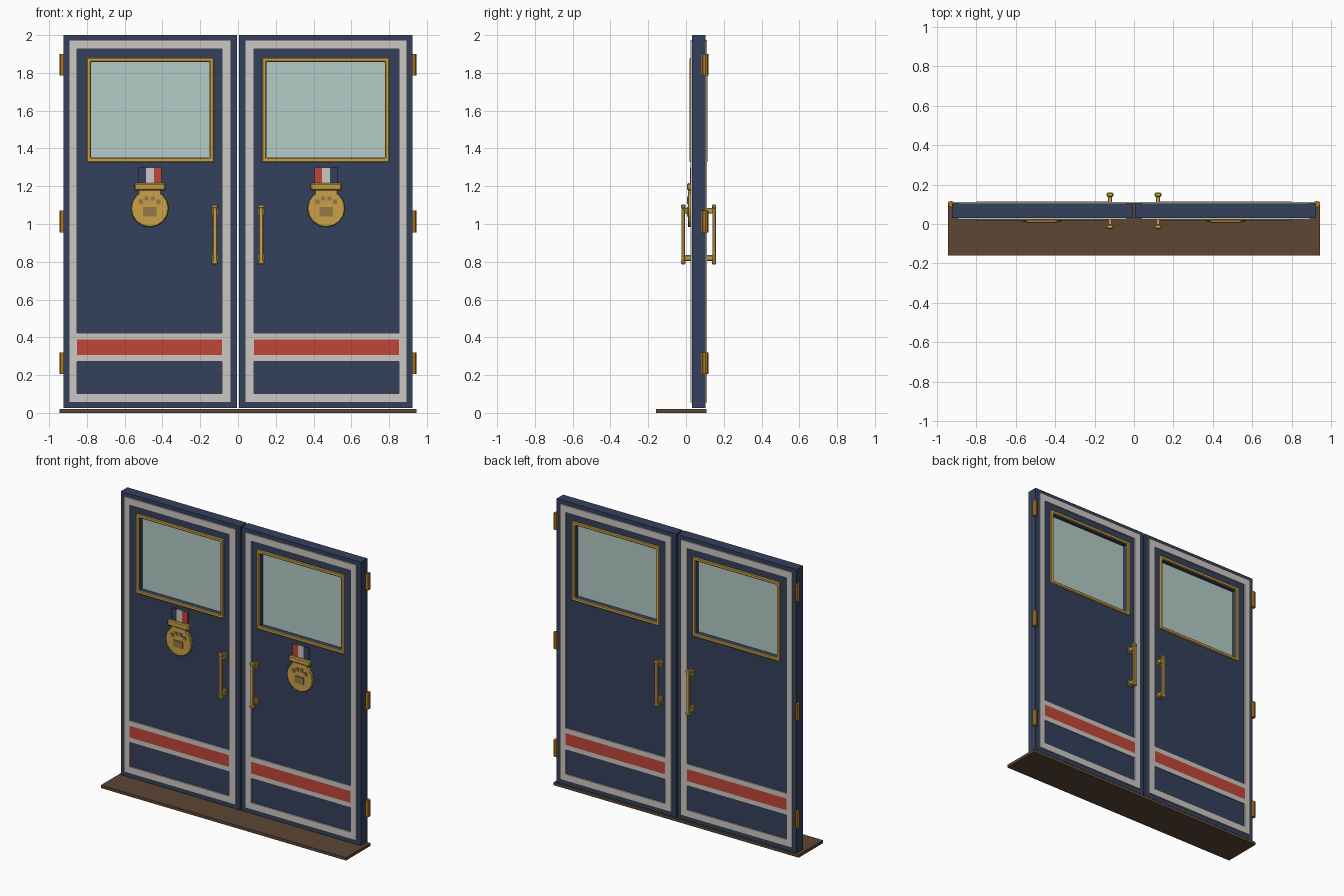
import bpy, bmesh, math
from mathutils import Matrix

if "Cube" in bpy.data.objects:
    bpy.data.objects.remove(bpy.data.objects["Cube"])


def material(name, r, g, b):
    lin = [((c / 255 + 0.055) / 1.055) ** 2.4 for c in (r, g, b)]
    m = bpy.data.materials.new(name)
    m.diffuse_color = (*lin, 1)
    m.use_nodes = True
    m.node_tree.nodes["Principled BSDF"].inputs["Base Color"].default_value = m.diffuse_color
    return m


NAVY = material("navy", 52, 64, 92)
WHITE = material("off white", 204, 199, 195)
RED = material("red", 192, 70, 56)
GOLD = material("gold", 202, 162, 72)
BRASS = material("dark brass", 176, 122, 30)
GLASS = material("pale green glass", 180, 204, 198)
BRONZE = material("bronze", 150, 120, 72)
BROWN = material("brown", 92, 70, 52)

MID = 0.067                 # middle plane of the door leaves
FRONT, BACK = 0.031, 0.103  # door faces


def finish(name, bm, mat, bevel=0):
    bmesh.ops.recalc_face_normals(bm, faces=bm.faces)
    me = bpy.data.meshes.new(name)
    bm.to_mesh(me)
    bm.free()
    me.materials.append(mat)
    ob = bpy.data.objects.new(name, me)
    bpy.context.collection.objects.link(ob)
    if bevel:
        mod = ob.modifiers.new("bevel", 'BEVEL')
        mod.width = bevel
        mod.segments = 1
    return ob


def box(name, x, y, z, mat, bevel=0):
    bm = bmesh.new()
    c = [sum(p) / 2 for p in (x, y, z)]
    d = [abs(p[1] - p[0]) for p in (x, y, z)]
    bmesh.ops.create_cube(bm, size=1, matrix=Matrix.Translation(c) @ Matrix.Diagonal((*d, 1)))
    return finish(name, bm, mat, bevel)


def ring(name, outer, inner, y, mat, bevel=0):
    """Rectangular frame; outer and inner are (x0, x1, z0, z1)."""
    bm = bmesh.new()
    loops = []
    for r in (outer, inner):
        for yy in y:
            loops.append([bm.verts.new((px, yy, pz)) for px, pz in
                          ((r[0], r[2]), (r[1], r[2]), (r[1], r[3]), (r[0], r[3]))])
    of, ob_, nf, nb = loops
    for a, b in ((of, ob_), (ob_, nb), (nb, nf), (nf, of)):
        for i in range(4):
            j = (i + 1) % 4
            bm.faces.new((a[i], a[j], b[j], b[i]))
    return finish(name, bm, mat, bevel)


def cylinder(name, centre, radius, depth, sides, mat, along_y=False, bevel=0):
    bm = bmesh.new()
    rot = Matrix.Rotation(math.pi / 2, 4, 'X') if along_y else Matrix()
    bmesh.ops.create_cone(bm, cap_ends=True, segments=sides, radius1=radius, radius2=radius,
                          depth=depth, matrix=Matrix.Translation(centre) @ rot)
    return finish(name, bm, mat, bevel)


# Threshold board
box("threshold", (-0.945, 0.945), (-0.16, 0.108), (0, 0.02), BROWN)

for s, side in ((-1, "left"), (1, "right")):
    def X(a, b):
        return tuple(sorted((s * a, s * b)))

    # Door leaf with window opening, and the pane
    ring(side + "_door", (*X(0.006, 0.925), 0.025, 2.0),
         (*X(0.148, 0.781), 1.348, 1.860), (FRONT, BACK), NAVY)
    box(side + "_window_pane", X(0.146, 0.783), (MID - 0.005, MID + 0.005), (1.346, 1.862), GLASS)

    # Trim and handles on both faces; d points outwards
    for face, y0, d in (("front", FRONT, -1), ("back", BACK, 1)):
        def Y(a, b):
            return tuple(sorted((y0 + d * a, y0 + d * b)))
        tag = side + "_" + face
        ring(tag + "_border", (*X(0.037, 0.894), 0.055, 1.974),
             (*X(0.085, 0.852), 0.103, 1.926), Y(0, 0.008), WHITE)
        for n, z in (("upper", (0.389, 0.424)), ("lower", (0.273, 0.307))):
            box(tag + "_" + n + "_white_stripe", X(0.085, 0.852), Y(0, 0.008), z, WHITE)
        box(tag + "_red_stripe", X(0.085, 0.852), Y(0, 0.008), (0.307, 0.389), RED)
        ring(tag + "_window_frame", (*X(0.127, 0.803), 1.327, 1.881),
             (*X(0.151, 0.778), 1.351, 1.857), Y(-0.002, 0.012), GOLD, 0.005)
        # Pull handle
        box(tag + "_handle_bar", X(0.110, 0.134), Y(0.037, 0.055), (0.80, 1.09), GOLD, 0.004)
        for n, z in (("top", 1.07), ("bottom", 0.82)):
            e = 1 if n == "top" else -1
            box(tag + "_handle_end_" + n, X(0.105, 0.139), Y(0.034, 0.057),
                (z + e * 0.012, z + e * 0.034), GOLD, 0.005)
            box(tag + "_handle_post_" + n, X(0.111, 0.133), Y(0, 0.04),
                (z - 0.015, z + 0.015), GOLD, 0.004)
            box(tag + "_handle_base_" + n, X(0.105, 0.139), Y(0, 0.008),
                (z - 0.022, z + 0.022), GOLD)

    # Hinges on the outer edge
    for i, z in enumerate((0.263, 1.013, 1.843)):
        cylinder(f"{side}_hinge_{i}", (s * 0.929, 0.102, z), 0.016, 0.115, 8, BRASS)
        box(f"{side}_hinge_leaf_{i}", X(0.92, 0.931), (0.083, 0.1), (z - 0.055, z + 0.055), BRASS)

    # Medal: ribbon, hanging bar, disc and paw mark
    cx = 0.467
    for i, (n, m) in enumerate((("red", RED), ("white", WHITE), ("navy", NAVY))):
        x0 = cx - 0.063 + i * 0.042
        box(f"{side}_ribbon_{n}", X(x0, x0 + 0.042), (0.022, FRONT), (1.20, 1.298), m)
    box(side + "_medal_bar", X(cx - 0.082, cx + 0.082), (0.004, FRONT), (1.178, 1.216), GOLD, 0.006)
    box(side + "_medal_neck", X(cx - 0.056, cx + 0.056), (0.01, FRONT), (1.14, 1.18), GOLD)
    cylinder(side + "_medal_disc", (s * cx, 0.021, 1.083), 0.1, 0.022, 16, GOLD, True, 0.004)
    box(side + "_paw_pad", X(cx - 0.035, cx + 0.035), (0.004, 0.012), (1.041, 1.089), BRONZE)
    for i, (dx, z) in enumerate(((-0.047, 1.118), (-0.017, 1.135), (0.017, 1.135), (0.047, 1.118))):
        box(f"{side}_paw_toe_{i}", X(cx + dx - 0.011, cx + dx + 0.011), (0.004, 0.012),
            (z - 0.011, z + 0.011), BRONZE)
